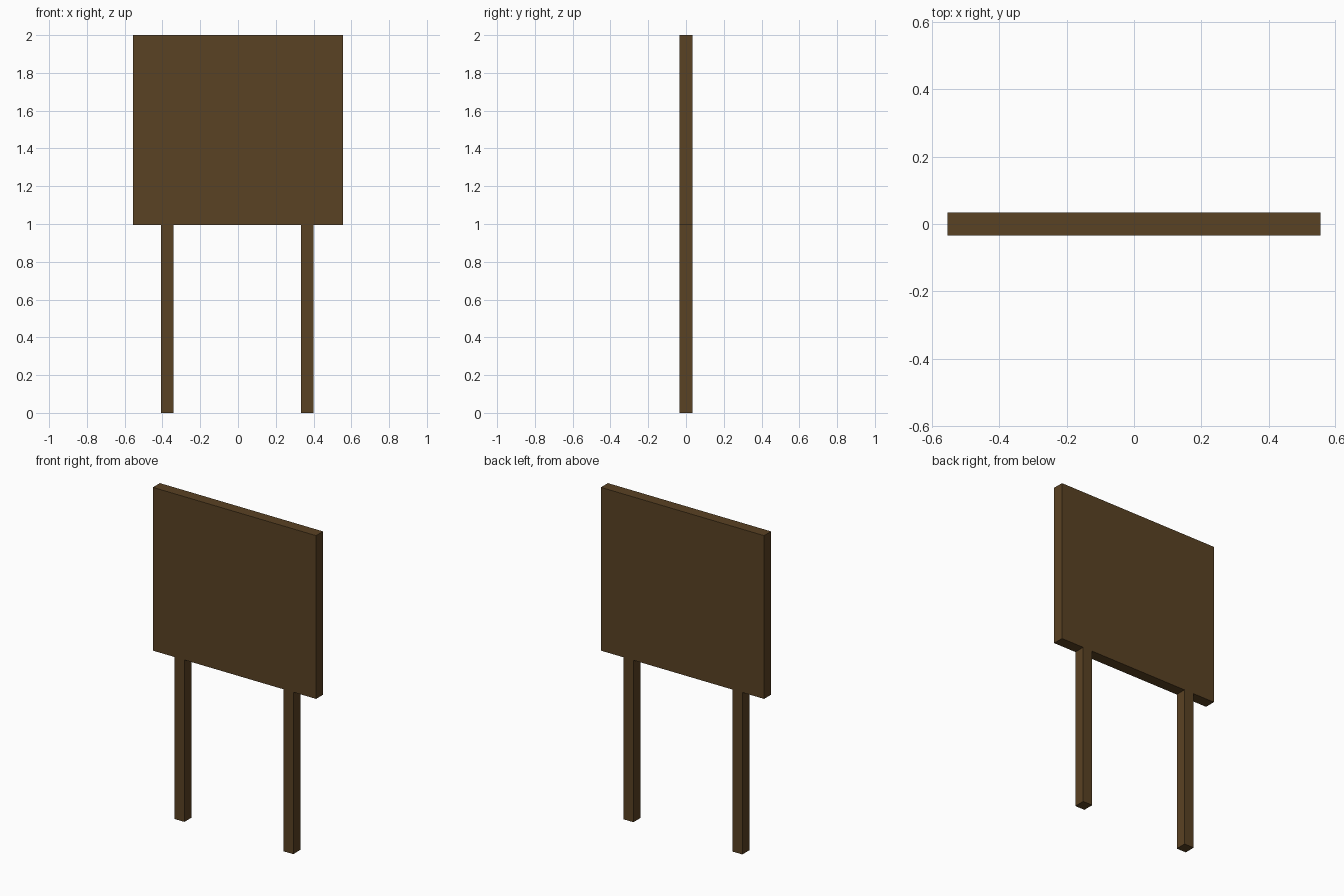
import bpy
import bmesh
from mathutils import Matrix, Vector

if "Cube" in bpy.data.objects:
    bpy.data.objects.remove(bpy.data.objects["Cube"])

# Dark brown wood
wood = bpy.data.materials.new("dark_brown_wood")
wood.diffuse_color = (0.102, 0.054, 0.017, 1.0)
wood.use_nodes = True
wood.node_tree.nodes["Principled BSDF"].inputs["Base Color"].default_value = wood.diffuse_color


def box(name, x, y, z):
    """Box spanning the given (min, max) ranges."""
    size = Vector((x[1] - x[0], y[1] - y[0], z[1] - z[0]))
    centre = Vector((sum(x), sum(y), sum(z))) / 2
    bm = bmesh.new()
    bmesh.ops.create_cube(bm, size=1.0,
                          matrix=Matrix.LocRotScale(centre, None, size))
    mesh = bpy.data.meshes.new(name)
    bm.to_mesh(mesh)
    bm.free()
    mesh.materials.append(wood)
    obj = bpy.data.objects.new(name, mesh)
    bpy.context.collection.objects.link(obj)
    return obj


DEPTH = (-0.034, 0.034)
BOARD_BOTTOM = 0.996

# Sign board
box("board", (-0.555, 0.555), DEPTH, (BOARD_BOTTOM, 2.0))

# Square posts, set slightly off centre under the board
for name, cx in (("left_post", -0.374), ("right_post", 0.367)):
    box(name, (cx - 0.033, cx + 0.033), DEPTH, (0.0, BOARD_BOTTOM))
